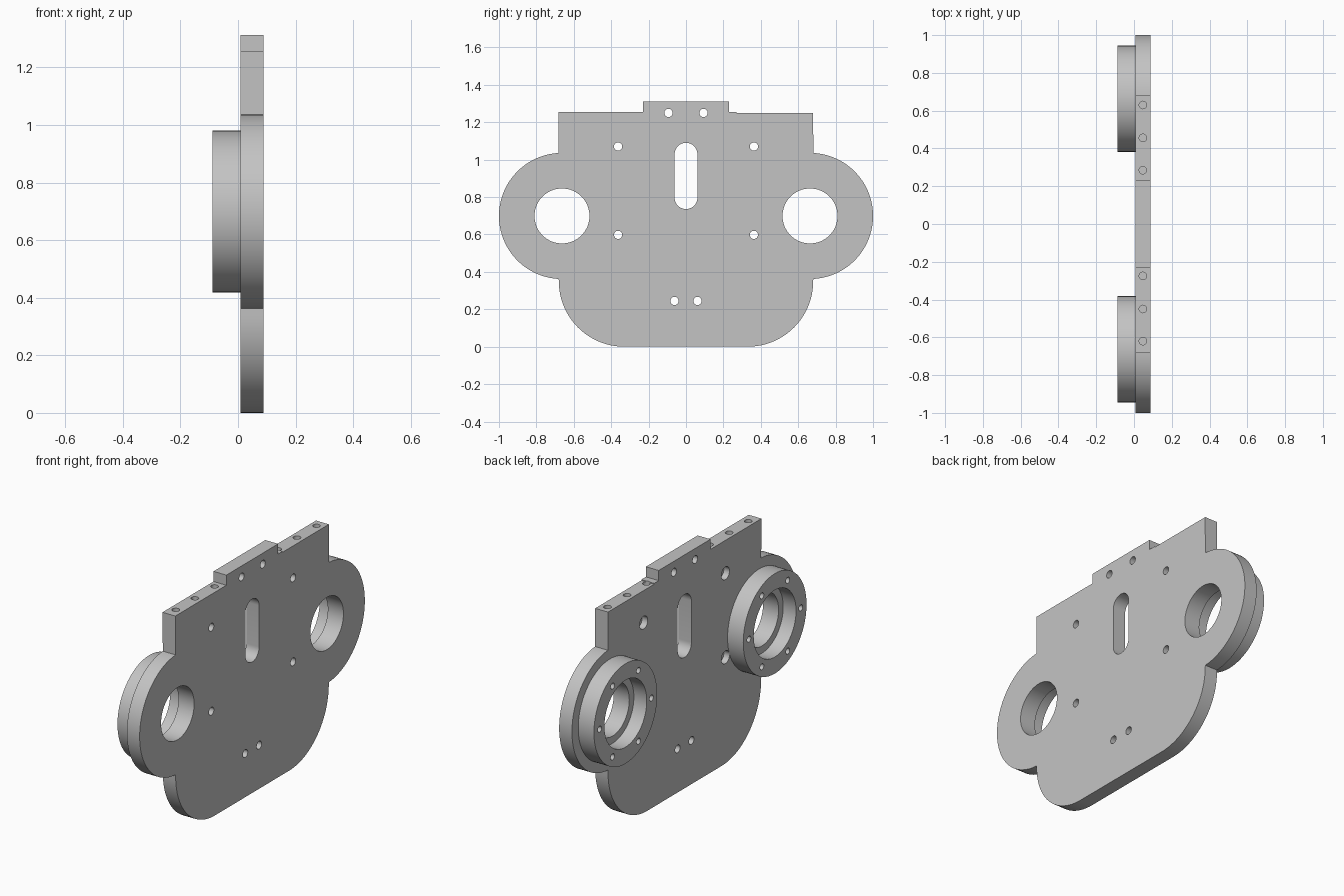
import bpy, bmesh
from math import sin, cos, pi, radians
from mathutils import Matrix, Vector

cube = bpy.data.objects.get("Cube")
if cube:
    bpy.data.objects.remove(cube, do_unlink=True)

# Single machined-metal colour
metal = bpy.data.materials.new("light_grey_metal")
metal.use_nodes = True
GREY = (0.55, 0.55, 0.55, 1)
metal.diffuse_color = GREY
metal.node_tree.nodes["Principled BSDF"].inputs["Base Color"].default_value = GREY

BACK, SEAM, FACE = -0.0885, 0.009, 0.0885   # x of boss rim, plate back, plate face
EAR_Y, EAR_Z = 0.663, 0.699                 # bearing centre
OVER = 0.05                                 # cutter overshoot


def arc(cy, cz, r, a0, a1, n):
    angles = [radians(a0 + (a1 - a0) * i / n) for i in range(n + 1)]
    return [(cy + r * cos(a), cz + r * sin(a)) for a in angles]


def circle(cy, cz, r, n=32):
    return arc(cy, cz, r, 0, 360, n)[:-1]


def prism(bm, outline, x0, x1):
    """Extrude a closed (y, z) outline from x0 to x1."""
    face = bm.faces.new([bm.verts.new((x0, y, z)) for y, z in outline])
    out = bmesh.ops.extrude_face_region(bm, geom=[face])["geom"]
    verts = [v for v in out if isinstance(v, bmesh.types.BMVert)]
    bmesh.ops.translate(bm, vec=Vector((x1 - x0, 0, 0)), verts=verts)


def make_object(name, bm):
    bmesh.ops.recalc_face_normals(bm, faces=bm.faces[:])
    mesh = bpy.data.meshes.new(name)
    bm.to_mesh(mesh)
    bm.free()
    obj = bpy.data.objects.new(name, mesh)
    bpy.context.collection.objects.link(obj)
    mesh.materials.append(metal)
    return obj


def cut(obj, bm):
    """Subtract a cutter mesh and discard the cutter."""
    cutter = make_object("cutter", bm)
    cutter.hide_render = True
    mod = obj.modifiers.new("cut", "BOOLEAN")
    mod.operation = "DIFFERENCE"
    mod.solver = "EXACT"
    mod.object = cutter
    bpy.context.view_layer.objects.active = obj
    bpy.ops.object.modifier_apply(modifier=mod.name)
    bpy.data.objects.remove(cutter, do_unlink=True)


def finish(obj):
    bpy.ops.object.select_all(action="DESELECT")
    obj.select_set(True)
    bpy.context.view_layer.objects.active = obj
    bpy.ops.object.shade_smooth_by_angle(angle=radians(30))


# Plate outline: rounded foot, round ears, stepped top
half = arc(0.33, 0.35, 0.35, -90, 0, 24)
half += arc(EAR_Y, EAR_Z, 0.337, -87, 87, 64)
right_top = [(0.68, 1.25), (0.27, 1.25), (0.27, 1.255), (0.23, 1.255), (0.23, 1.312)]
left_top = [(0.683, 1.255), (0.23, 1.255), (0.23, 1.312)]
left = [(-y, z) for y, z in reversed(half + left_top)]
bm = bmesh.new()
prism(bm, half + right_top + left, SEAM, FACE)
plate = make_object("mounting_plate", bm)

# Through holes, central slot, bearing bores
bm = bmesh.new()
through = (SEAM - OVER, FACE + OVER)
for s in (-1, 1):
    for y, z, r in [(0.363, 1.07, 0.022), (0.363, 0.598, 0.022),
                    (0.094, 1.25, 0.022), (0.0615, 0.245, 0.022)]:
        prism(bm, circle(s * y, z, r, 24), *through)
    prism(bm, circle(s * EAR_Y, EAR_Z, 0.147, 64), *through)
slot = arc(0, 1.029, 0.061, 0, 180, 20) + arc(0, 0.797, 0.061, 180, 360, 20)
prism(bm, slot, *through)
# Blind screw holes down into the top edge
for y in (0.63, 0.456, 0.285, -0.275, -0.45, -0.62):
    bmesh.ops.create_cone(bm, cap_ends=True, segments=24, radius1=0.02, radius2=0.02,
                          depth=0.24, matrix=Matrix.Translation((0.047, y, 1.255)))
cut(plate, bm)

# Counterbores on the rear of the four plate holes
bm = bmesh.new()
for s in (-1, 1):
    for z in (1.07, 0.598):
        prism(bm, circle(s * 0.363, z, 0.036, 24), SEAM - OVER, SEAM + 0.035)
cut(plate, bm)
finish(plate)

# Bearing housings with recess, bore and a ring of screw holes
for side, name in ((-1, "front_bearing_housing"), (1, "rear_bearing_housing")):
    cy = side * EAR_Y
    bm = bmesh.new()
    prism(bm, circle(cy, EAR_Z, 0.281, 96), BACK, SEAM)
    housing = make_object(name, bm)
    bm = bmesh.new()
    prism(bm, circle(cy, EAR_Z, 0.147, 64), BACK - OVER, SEAM + OVER)
    for i in range(6):
        a = i * pi / 3
        prism(bm, circle(cy + 0.23 * cos(a), EAR_Z + 0.23 * sin(a), 0.017, 20),
              BACK - OVER, SEAM + OVER)
    cut(housing, bm)
    bm = bmesh.new()
    prism(bm, circle(cy, EAR_Z, 0.188, 64), BACK - OVER, BACK + 0.08)
    cut(housing, bm)
    finish(housing)
